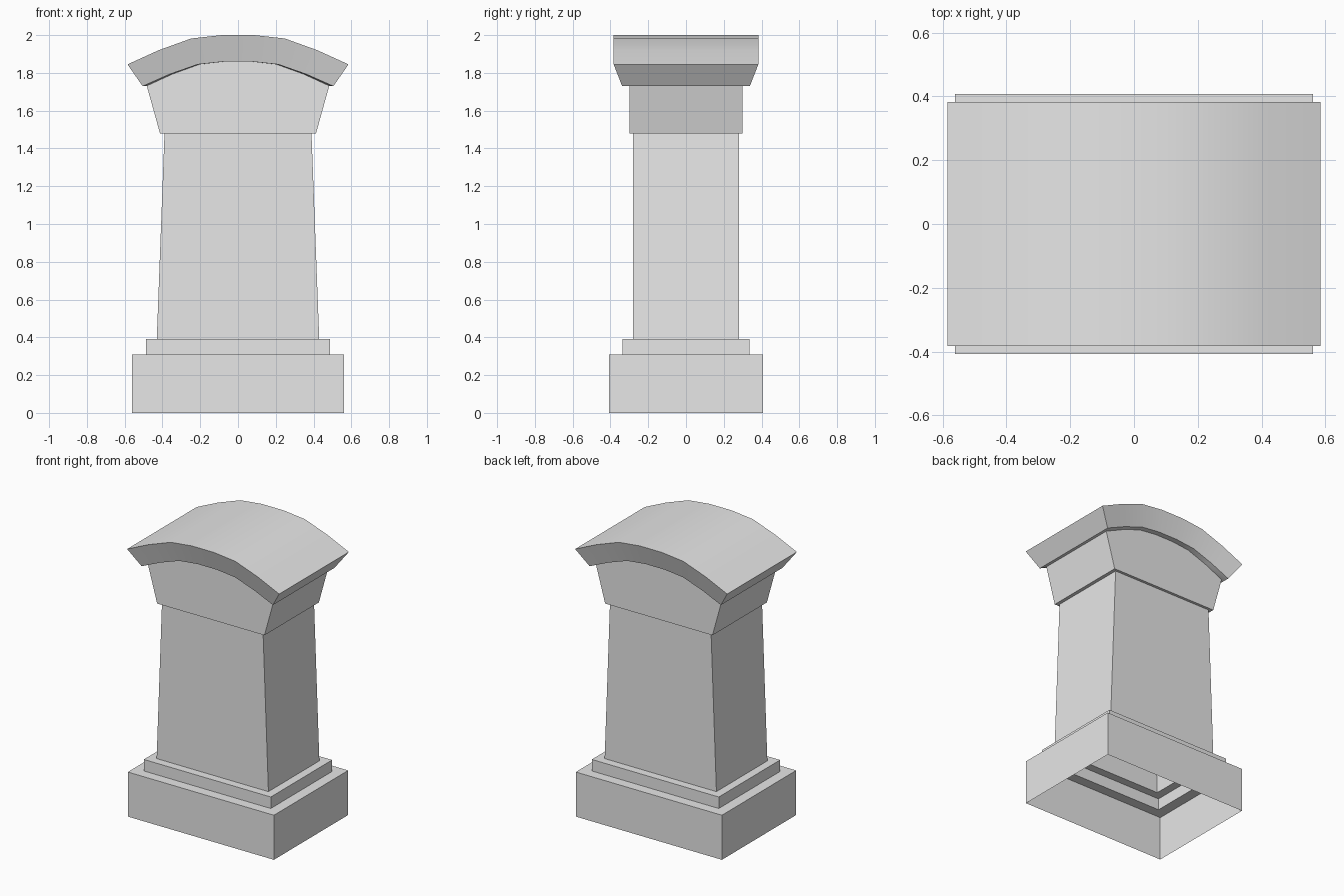
import bpy
import bmesh
from math import radians

cube = bpy.data.objects.get("Cube")
if cube:
    bpy.data.objects.remove(cube)

stone = bpy.data.materials.new("grey_stone")
stone.use_nodes = True
grey = (0.8, 0.8, 0.8, 1.0)
stone.diffuse_color = grey
stone.node_tree.nodes["Principled BSDF"].inputs["Base Color"].default_value = grey

# Half of the arch: fraction of the half width, drop below the crown
HALF_ARCH = [(0.145, 0.0), (0.424, 0.018), (0.718, 0.08), (1.0, 0.155)]
ARCH = [(-u, d) for u, d in reversed(HALF_ARCH)] + HALF_ARCH


def rect(hx, hy, z):
    """Rectangular ring, counterclockwise from above."""
    return [(-hx, -hy, z), (hx, -hy, z), (hx, hy, z), (-hx, hy, z)]


def arch(hx, hy, z, bend=1.0):
    """Ring whose front and back edges follow the arch."""
    front = [(u * hx, -hy, z - d * bend) for u, d in ARCH]
    return front + [(x, -y, h) for x, y, h in reversed(front)]


def shell(name, rings, roofed=False):
    """Skin a stack of rings; optionally close the last one across the arch."""
    bm = bmesh.new()
    loops = [[bm.verts.new(p) for p in ring] for ring in rings]
    for low, high in zip(loops, loops[1:]):
        n = len(low)
        for i in range(n):
            j = (i + 1) % n
            bm.faces.new((low[i], low[j], high[j], high[i]))
    if roofed:
        top = loops[-1]
        n = len(top)
        for i in range(n // 2 - 1):
            bm.faces.new((top[i], top[i + 1], top[n - 2 - i], top[n - 1 - i]))
    mesh = bpy.data.meshes.new(name)
    bm.to_mesh(mesh)
    bm.free()
    mesh.materials.append(stone)
    obj = bpy.data.objects.new(name, mesh)
    bpy.context.collection.objects.link(obj)
    return obj


# Plan sizes shared between neighbouring parts
step = (0.488, 0.337)
shaft_foot = (0.43, 0.28)
shaft_head = (0.389, 0.28)
neck_top = arch(0.483, 0.299, 1.86, 0.83)

parts = [
    # Hollow plinth, open below, with a ledge on top
    shell("plinth", [rect(0.562, 0.408, 0), rect(0.562, 0.408, 0.31), rect(*step, 0.31)]),
    shell("plinth_step", [rect(*step, 0.31), rect(*step, 0.39), rect(*shaft_foot, 0.39)]),
    # Tapered shaft
    shell("shaft", [rect(*shaft_foot, 0.39), rect(*shaft_head, 1.48)]),
    # Flared neck with a narrow underside
    shell("neck", [arch(*shaft_head, 1.48, 0), arch(0.413, 0.299, 1.48, 0), neck_top]),
    # Arched, flared cap
    shell("cap", [neck_top, arch(0.505, 0.338, 1.86, 0.84), arch(0.585, 0.383, 2.0)], True),
]

# Smooth the curved surfaces, keep the edges crisp
bpy.ops.object.select_all(action="DESELECT")
for part in parts:
    part.select_set(True)
bpy.context.view_layer.objects.active = parts[0]
bpy.ops.object.shade_smooth_by_angle(angle=radians(30))
